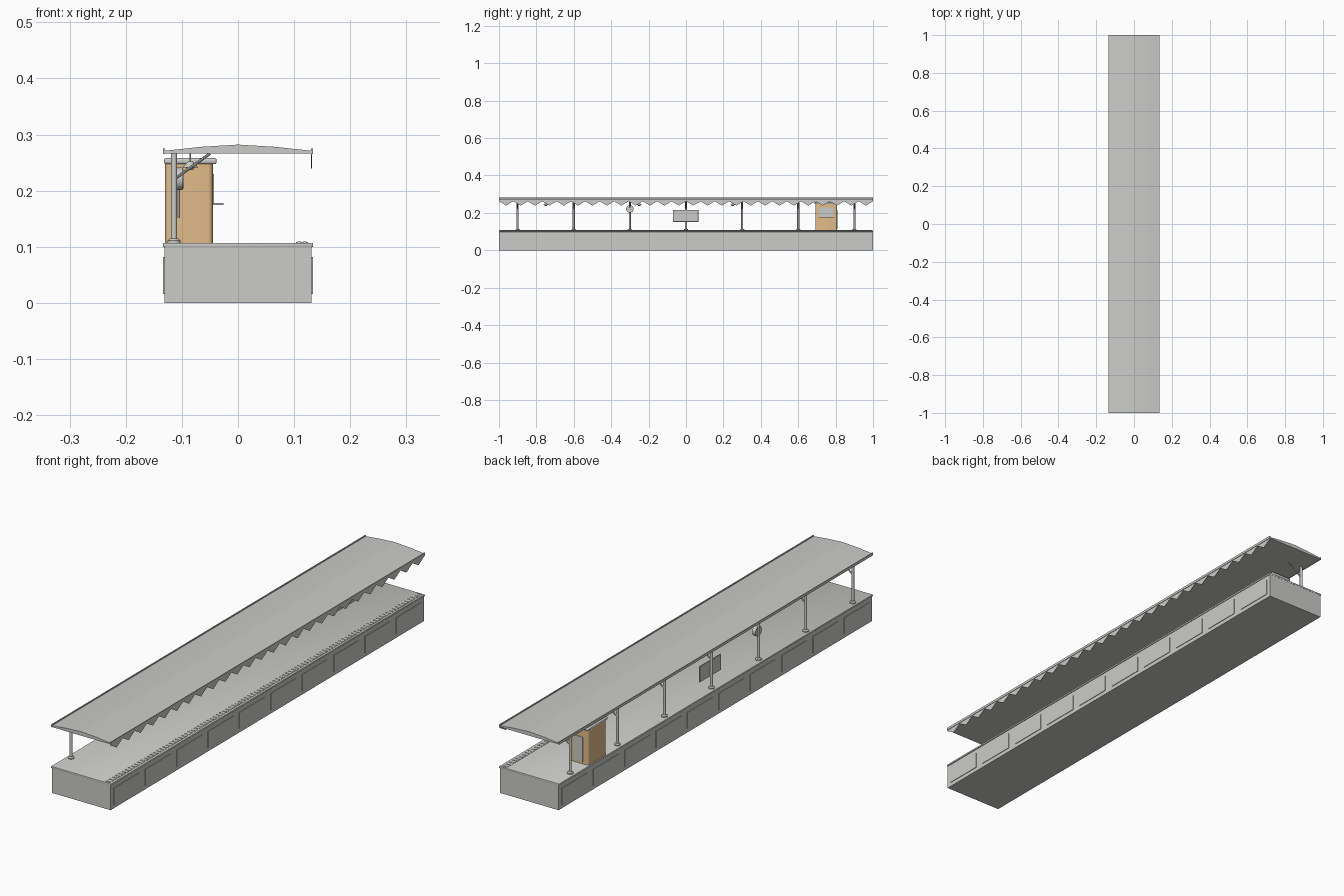
import bpy, bmesh, math
from mathutils import Vector

if "Cube" in bpy.data.objects:
    bpy.data.objects.remove(bpy.data.objects["Cube"])


def material(name, col):
    m = bpy.data.materials.new(name)
    m.diffuse_color = (*col, 1)
    m.use_nodes = True
    m.node_tree.nodes["Principled BSDF"].inputs["Base Color"].default_value = m.diffuse_color
    return m


GREY = material("concrete_grey", (0.60, 0.60, 0.585))
TAN = material("booth_tan", (0.76, 0.50, 0.25))


def finish(name, bm, mat, smooth=False):
    bmesh.ops.recalc_face_normals(bm, faces=bm.faces)
    me = bpy.data.meshes.new(name)
    bm.to_mesh(me)
    bm.free()
    me.materials.append(mat)
    ob = bpy.data.objects.new(name, me)
    bpy.context.collection.objects.link(ob)
    if smooth:
        bpy.context.view_layer.objects.active = ob
        ob.select_set(True)
        bpy.ops.object.shade_smooth_by_angle(angle=math.radians(35))
        ob.select_set(False)
    return ob


def add_box(bm, x0, x1, y0, y1, z0, z1):
    v = bmesh.ops.create_cube(bm, size=1)["verts"]
    for p in v:
        p.co = ((x0 + x1) / 2 + p.co.x * (x1 - x0), (y0 + y1) / 2 + p.co.y * (y1 - y0),
                (z0 + z1) / 2 + p.co.z * (z1 - z0))


def box(name, dims, mat=GREY, bevel=0, seg=3, vertical_only=False):
    bm = bmesh.new()
    add_box(bm, *dims)
    if bevel:
        es = [e for e in bm.edges if not vertical_only
              or abs(e.verts[0].co.z - e.verts[1].co.z) > 1e-4]
        bmesh.ops.bevel(bm, geom=es, offset=bevel, segments=seg, profile=0.5, affect='EDGES')
    return finish(name, bm, mat, bool(bevel))


def add_rod(bm, a, b, r1, r2=None, n=16):
    a, b = Vector(a), Vector(b)
    d = b - a
    v = bmesh.ops.create_cone(bm, cap_ends=True, segments=n, radius1=r1,
                              radius2=r1 if r2 is None else r2, depth=d.length)["verts"]
    q = Vector((0, 0, 1)).rotation_difference(d)
    for p in v:
        p.co = q @ p.co + (a + b) / 2


def extrude_y(name, pts, y0, y1, mat=GREY):
    bm = bmesh.new()
    f = bm.faces.new([bm.verts.new((x, y0, z)) for x, z in pts])
    r = bmesh.ops.extrude_face_region(bm, geom=[f])
    for v in r["geom"]:
        if isinstance(v, bmesh.types.BMVert):
            v.co.y = y1
    return finish(name, bm, mat)


# platform body, paving slab and side panels
box("platform_body", (-0.131, 0.131, -0.999, 0.999, 0, 0.1))
box("platform_slab", (-0.134, 0.134, -1, 1, 0.099, 0.107), bevel=0.002, seg=2)
bm = bmesh.new()
for s in (-1, 1):
    for i in range(10):
        y = -0.9 + 0.2 * i
        add_box(bm, s * 0.13, s * 0.1335, y - 0.08, y + 0.08, 0.016, 0.082)
finish("side_panels", bm, GREY)

# raised warning strip with studs along the track edge
box("warning_strip", (0.103, 0.125, -0.995, 0.995, 0.106, 0.108))
bm = bmesh.new()
for i in range(100):
    for x in (0.109, 0.119):
        y = -0.99 + 0.02 * i
        add_rod(bm, (x, y, 0.1075), (x, y, 0.1095), 0.004, 0.003, 8)
finish("warning_studs", bm, GREY)

# canopy roof with gutters
extrude_y("canopy_roof", [(-0.131, 0.266), (0.131, 0.266), (0.131, 0.271), (0.066, 0.278),
                          (0, 0.282), (-0.066, 0.278), (-0.131, 0.271)], -1, 1)
for side, s in (("left", -1), ("right", 1)):
    box(side + "_gutter", (min(s * 0.130, s * 0.134), max(s * 0.130, s * 0.134), -1, 1, 0.265, 0.275))

# toothed valance on the track side
bm = bmesh.new()
N = 26
w = 2 / N
for i in range(N):
    y = -1 + i * w
    pts = [(y, 0.266), (y + w, 0.266), (y + w, 0.262), (y + w / 2, 0.239), (y, 0.262)]
    a = [bm.verts.new((0.130, *p)) for p in pts]
    b = [bm.verts.new((0.132, *p)) for p in pts]
    bm.faces.new(a)
    bm.faces.new(b)
    for k in range(5):
        bm.faces.new((a[k], a[(k + 1) % 5], b[(k + 1) % 5], b[k]))
finish("valance", bm, GREY)

# posts with bases, collars and diagonal brackets
PX = -0.114
bm = bmesh.new()
for i in range(7):
    y = -0.9 + 0.3 * i
    add_rod(bm, (PX, y, 0.106), (PX, y, 0.267), 0.0055)
    add_rod(bm, (PX, y, 0.106), (PX, y, 0.111), 0.0115)
    add_rod(bm, (PX, y, 0.111), (PX, y, 0.115), 0.0115, 0.007)
    add_rod(bm, (PX, y, 0.220), (-0.05, y, 0.266), 0.0028, n=10)
finish("posts", bm, GREY, True)

# clock on a post
bm = bmesh.new()
add_rod(bm, (PX, -0.3, 0.221), (-0.099, -0.3, 0.221), 0.02, n=32)
add_rod(bm, (-0.0992, -0.3, 0.221), (-0.0975, -0.3, 0.221), 0.017, n=32)
finish("clock", bm, GREY, True)

# blank station sign on the middle post
box("sign_board", (-0.108, -0.103, -0.07, 0.066, 0.152, 0.216), bevel=0.001, seg=1)

# hanging lamps
bm = bmesh.new()
for y in (-0.75, -0.25, 0.25, 0.75):
    x = -0.085
    add_rod(bm, (x, y, 0.25), (x, y, 0.267), 0.0015, n=8)
    add_rod(bm, (x, y, 0.241), (x, y, 0.252), 0.014, 0.004, 20)
    add_rod(bm, (x, y, 0.237), (x, y, 0.242), 0.005, 0.008, 12)
finish("lamps", bm, GREY, True)

# ticket booth with cap, window, counter and door
box("booth_body", (-0.130, -0.045, 0.692, 0.808, 0.106, 0.25), TAN, 0.008, 4, True)
box("booth_cap", (-0.132, -0.038, 0.686, 0.814, 0.247, 0.258), GREY, 0.004)
box("booth_window", (-0.046, -0.0425, 0.712, 0.788, 0.178, 0.23))
box("booth_counter", (-0.046, -0.026, 0.708, 0.792, 0.174, 0.178))
box("booth_door", (-0.106, -0.066, 0.806, 0.810, 0.115, 0.215))
